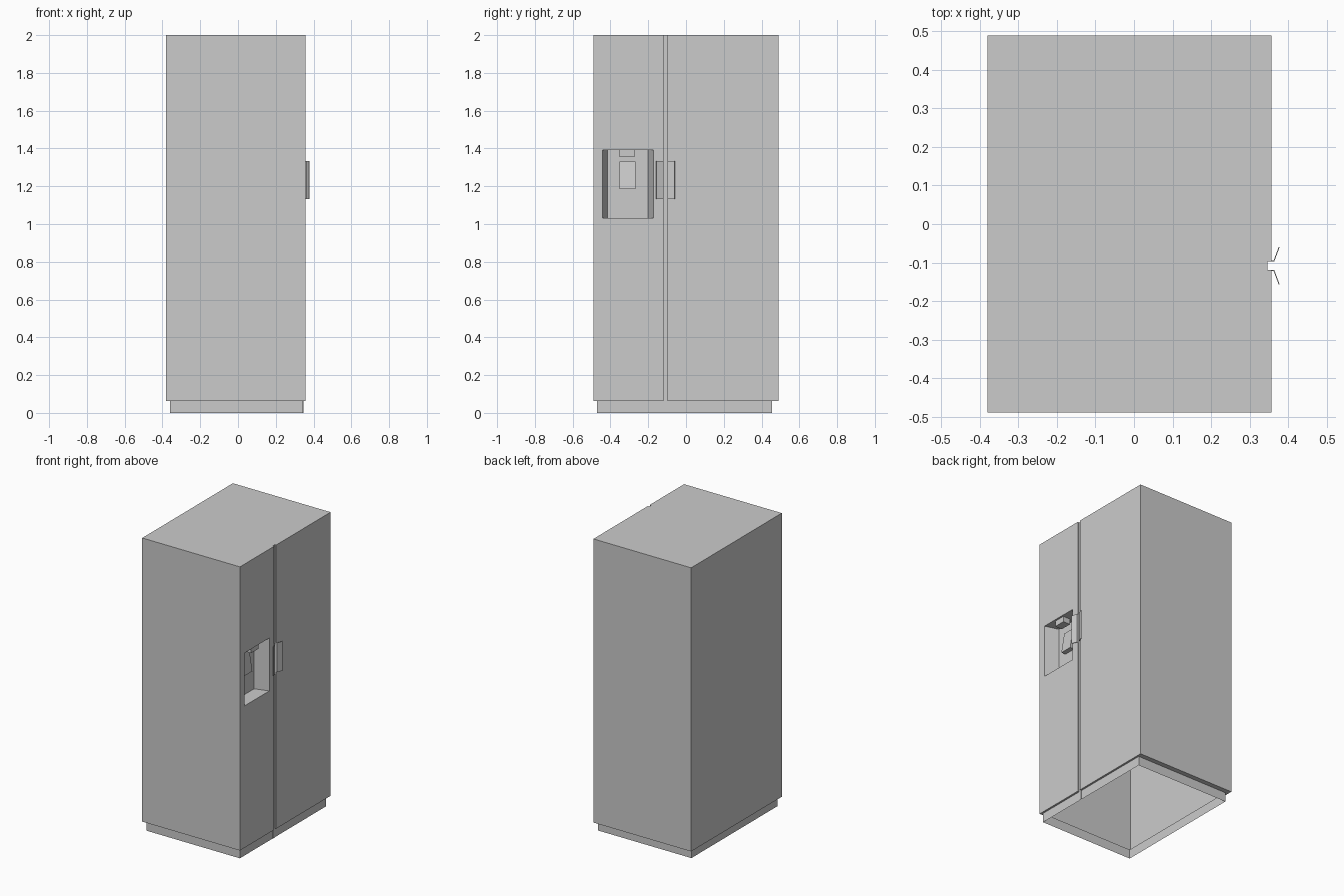
import bpy, bmesh

if "Cube" in bpy.data.objects:
    bpy.data.objects.remove(bpy.data.objects["Cube"])

FX = 0.357            # door front plane
GX = 0.347            # back of the seam between the doors
G0, G1 = -0.119, -0.098
BASE, TOP = 0.0635, 2.0


def finish(bm, name):
    bmesh.ops.remove_doubles(bm, verts=bm.verts, dist=1e-5)
    bmesh.ops.recalc_face_normals(bm, faces=bm.faces)
    me = bpy.data.meshes.new(name)
    bm.to_mesh(me)
    bm.free()
    ob = bpy.data.objects.new(name, me)
    bpy.context.collection.objects.link(ob)
    return ob


def ring(bm, pts):
    return [bm.verts.new(p) for p in pts]


def bridge(bm, a, b, skip=()):
    n = len(a)
    for i in range(n):
        if i not in skip:
            bm.faces.new((a[i], a[(i + 1) % n], b[(i + 1) % n], b[i]))


def outline(x0, x1, y0, y1):
    return [(x0, y0), (x1, y0), (x1, G0), (GX, G0),
            (GX, G1), (x1, G1), (x1, y1), (x0, y1)]


def prism(name, profile, place, a, b):
    """Extrude a 2D profile between a and b; place maps (u, v, w) to xyz."""
    bm = bmesh.new()
    lo = ring(bm, [place(u, v, a) for u, v in profile])
    hi = ring(bm, [place(u, v, b) for u, v in profile])
    bm.faces.new(lo)
    bm.faces.new(hi)
    bridge(bm, lo, hi)
    return finish(bm, name)


# Cabinet: hollow shell, open underneath, stepped-in plinth, seam between doors
bm = bmesh.new()
foot = outline(-0.36, 0.344, -0.471, 0.456)
body = outline(-0.381, FX, -0.489, 0.489)
r0 = ring(bm, [(x, y, 0) for x, y in foot])
r1 = ring(bm, [(x, y, BASE) for x, y in foot])
r2 = ring(bm, [(x, y, BASE) for x, y in body])
r3 = ring(bm, [(x, y, TOP) for x, y in body])
bridge(bm, r0, r1)
bridge(bm, r1, r2, skip=(3,))       # seam back is already continuous
bridge(bm, r2, r3, skip=(1,))       # dispenser door is made below
bm.faces.new(r3)

# Dispenser recess with slanted side walls in the narrow door
door = [r2[1], r2[2], r3[2], r3[1]]


def rect(x, y0, y1, z0, z1):
    return ring(bm, [(x, y0, z0), (x, y1, z0), (x, y1, z1), (x, y0, z1)])


mouth = rect(FX, -0.442, -0.172, 1.032, 1.393)
back = rect(FX - 0.095, -0.415, -0.20, 1.032, 1.393)
bridge(bm, door, mouth)
bridge(bm, mouth, back)
bm.faces.new(back)
finish(bm, "cabinet")

# Dispenser nozzle and tilted paddle: side profiles (x, z) extruded along y
side = lambda u, v, w: (u, w, v)
prism("dispenser_nozzle",
      [(FX - 0.012, 1.393), (FX - 0.012, 1.355), (FX - 0.065, 1.355), (FX - 0.065, 1.393)],
      side, -0.352, -0.273)
prism("dispenser_paddle",
      [(FX - 0.095, 1.33), (FX - 0.085, 1.33), (FX - 0.062, 1.186), (FX - 0.095, 1.186)],
      side, -0.352, -0.267)

# Door handles: thin bent plates, mirrored about the seam
mid = (G0 + G1) / 2
for name, s in (("left_handle", -1), ("right_handle", 1)):
    prof = [(FX, 0.0105), (0.364, 0.0105), (0.378, 0.048),
            (0.376, 0.0495), (0.3625, 0.0135), (FX, 0.0135)]
    prism(name, [(x, mid + s * d) for x, d in prof],
          lambda u, v, w: (u, v, w), 1.133, 1.334)
